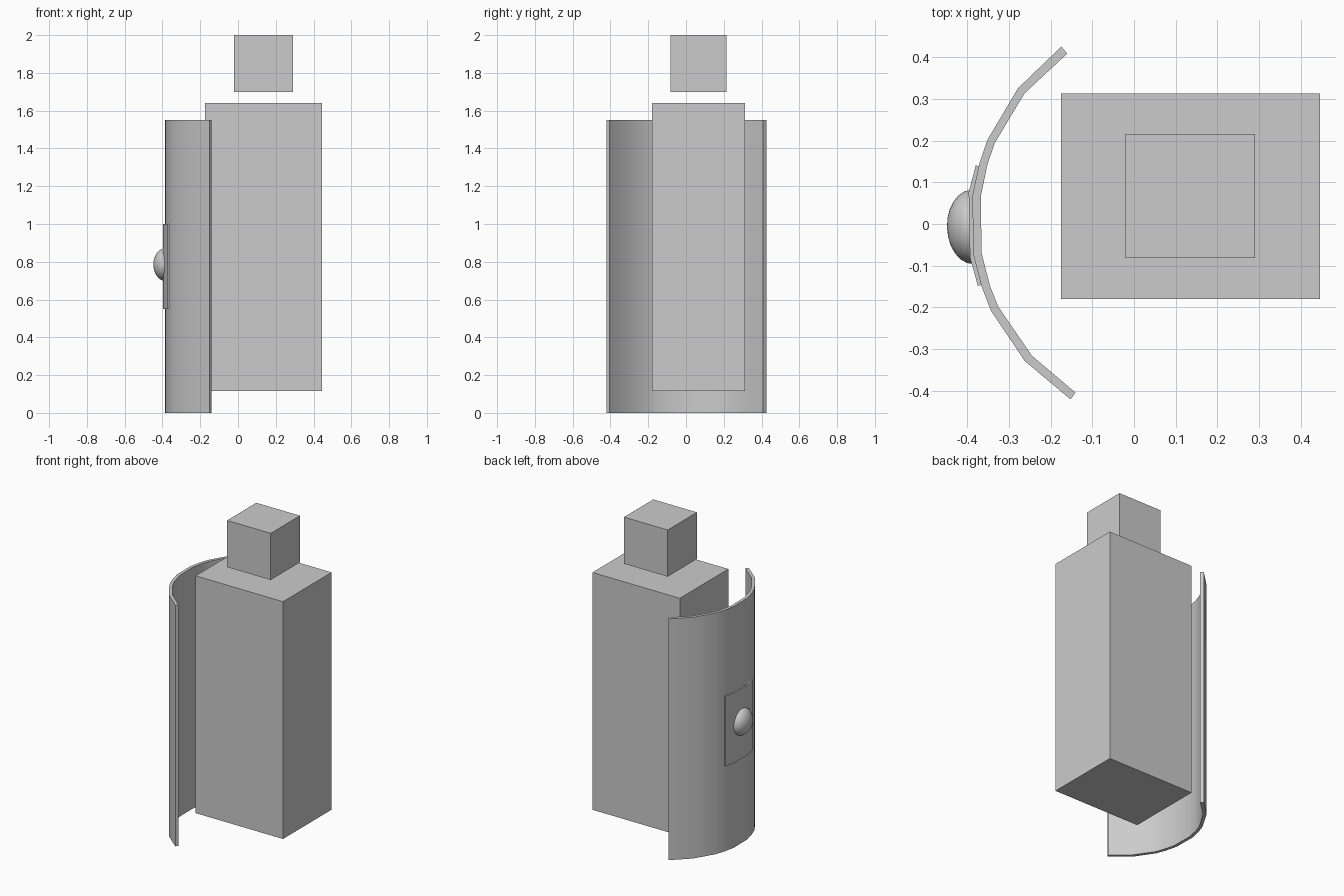
import bpy, bmesh, math
from mathutils import Matrix

if "Cube" in bpy.data.objects:
    bpy.data.objects.remove(bpy.data.objects["Cube"])


def finish(name, bm, smooth=None):
    bmesh.ops.recalc_face_normals(bm, faces=bm.faces)
    me = bpy.data.meshes.new(name)
    bm.to_mesh(me)
    bm.free()
    ob = bpy.data.objects.new(name, me)
    bpy.context.collection.objects.link(ob)
    if smooth:
        bpy.ops.object.select_all(action='DESELECT')
        ob.select_set(True)
        bpy.context.view_layer.objects.active = ob
        bpy.ops.object.shade_smooth_by_angle(angle=math.radians(smooth))
    return ob


def box(name, lo, hi):
    bm = bmesh.new()
    bmesh.ops.create_cube(bm, size=1)
    for v in bm.verts:
        v.co = [a + (c + 0.5) * (b - a) for a, b, c in zip(lo, hi, v.co)]
    return finish(name, bm)


def curved_slab(name, outer, inner, z0, z1):
    """Upright slab between two matching plan-view outlines."""
    bm = bmesh.new()
    rings = [[bm.verts.new((*p, z)) for p, z in
              ((o, z0), (o, z1), (i, z1), (i, z0))]
             for o, i in zip(outer, inner)]
    for a, b in zip(rings, rings[1:]):
        for k in range(4):
            n = (k + 1) % 4
            bm.faces.new((a[k], a[n], b[n], b[k]))
    bm.faces.new(rings[0])
    bm.faces.new(rings[-1])
    return finish(name, bm, 35)


# blocky figure
box("body", (-0.175, -0.18, 0.115), (0.446, 0.313, 1.64))
box("head", (-0.02, -0.082, 1.70), (0.29, 0.215, 2.0))

# curved shield panel
outer = [(-0.174, 0.425), (-0.278, 0.325), (-0.352, 0.20), (-0.371, 0.143),
         (-0.387, 0.068), (-0.385, -0.072), (-0.365, -0.150),
         (-0.343, -0.207), (-0.262, -0.328), (-0.152, -0.42)]
inner = [(-0.160, 0.408), (-0.262, 0.313), (-0.333, 0.195), (-0.351, 0.143),
         (-0.367, 0.066), (-0.365, -0.070), (-0.345, -0.148),
         (-0.325, -0.198), (-0.245, -0.315), (-0.140, -0.404)]
curved_slab("shield_panel", outer, inner, 0.0, 1.55)

# raised centre plate following the shield curve
curved_slab("shield_plate",
            [(-0.379, 0.140), (-0.396, 0.076), (-0.393, -0.080), (-0.374, -0.148)],
            [(-0.369, 0.138), (-0.384, 0.072), (-0.382, -0.074), (-0.364, -0.146)],
            0.55, 1.0)

# domed boss at the plate centre
bm = bmesh.new()
bmesh.ops.create_uvsphere(bm, u_segments=16, v_segments=12, radius=1)
bmesh.ops.bisect_plane(bm, geom=bm.verts[:] + bm.edges[:] + bm.faces[:],
                       plane_co=(0, 0, 0), plane_no=(0, 0, -1), dist=1e-4,
                       clear_outer=True)
bmesh.ops.holes_fill(bm, edges=[e for e in bm.edges if e.is_boundary])
place = (Matrix.Translation((-0.387, -0.007, 0.785))
         @ Matrix.Rotation(math.radians(2), 4, 'Z')
         @ Matrix.Rotation(math.radians(-90), 4, 'Y')
         @ Matrix.Diagonal((0.086, 0.089, 0.061, 1)))
bmesh.ops.transform(bm, matrix=place, verts=bm.verts)
finish("shield_boss", bm, 40)
